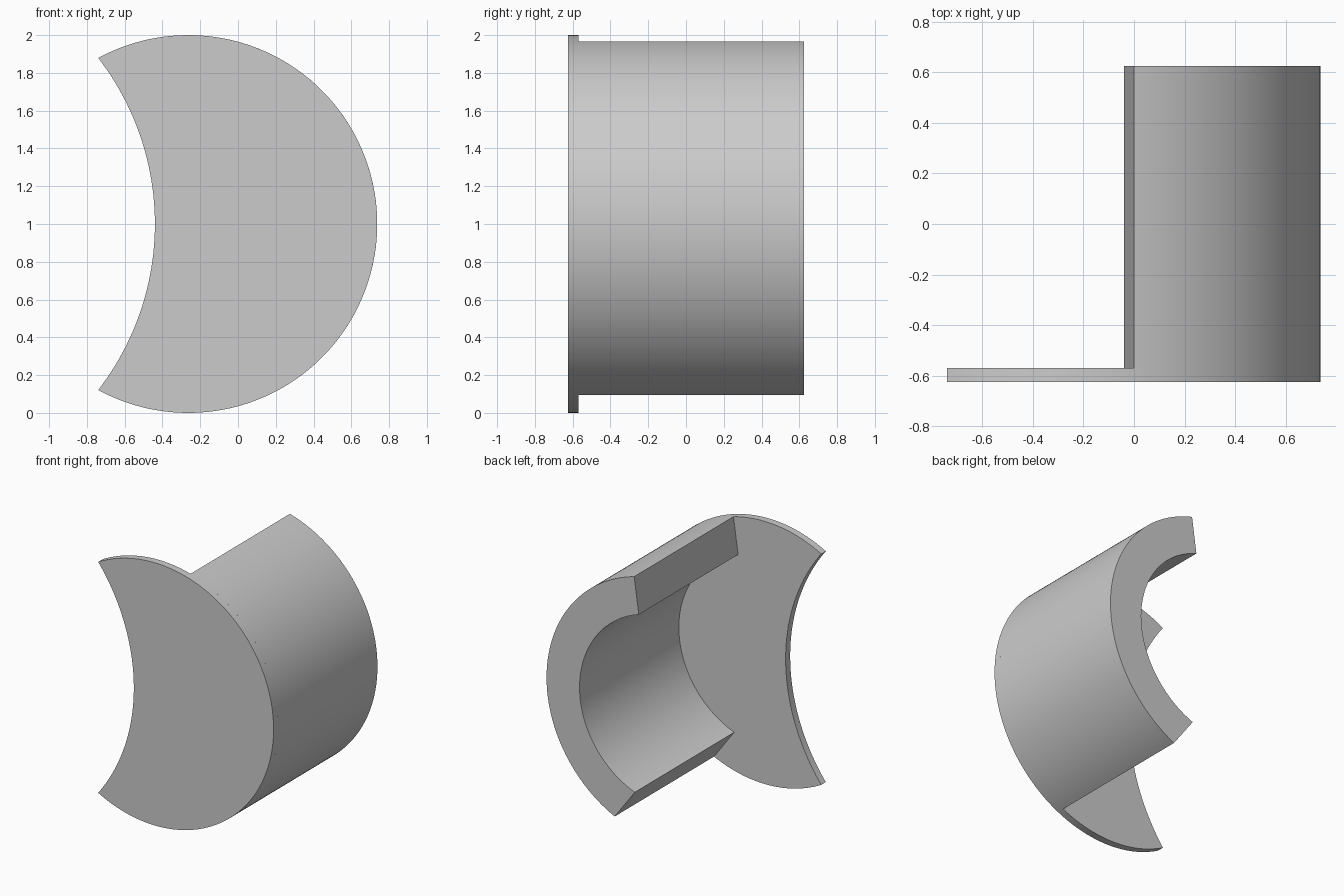
import bpy, bmesh, math

if "Cube" in bpy.data.objects:
    bpy.data.objects.remove(bpy.data.objects["Cube"])

CX, CZ = -0.263, 1.0      # shared axis of plate rim and shell
Y_FRONT, Y_STEP, Y_BACK = -0.625, -0.57, 0.625


def arc(cx, cz, r, start, end, n):
    """Points of an arc in the xz plane, angles in degrees."""
    pts = []
    for i in range(n + 1):
        a = math.radians(start + (end - start) * i / n)
        pts.append((cx + r * math.cos(a), cz + r * math.sin(a)))
    return pts


def extrude_profile(name, pts, y0, y1):
    bm = bmesh.new()
    face = bm.faces.new([bm.verts.new((x, y0, z)) for x, z in pts])
    ext = bmesh.ops.extrude_face_region(bm, geom=[face], use_keep_orig=True)
    verts = [g for g in ext["geom"] if isinstance(g, bmesh.types.BMVert)]
    bmesh.ops.translate(bm, verts=verts, vec=(0, y1 - y0, 0))
    bmesh.ops.recalc_face_normals(bm, faces=bm.faces)
    mesh = bpy.data.meshes.new(name)
    bm.to_mesh(mesh)
    bm.free()
    obj = bpy.data.objects.new(name, mesh)
    bpy.context.collection.objects.link(obj)
    bpy.ops.object.select_all(action='DESELECT')
    obj.select_set(True)
    bpy.context.view_layer.objects.active = obj
    bpy.ops.object.shade_smooth_by_angle(angle=math.radians(30))
    return obj


# Front plate: disc with a shallow round bite on the left
rim = arc(CX, CZ, 1.0, 118.5, -118.5, 120)
tip_x, tip_z = rim[0]
half = tip_z - CZ
sag = -0.44 - tip_x
bite_r = (half ** 2 + sag ** 2) / (2 * sag)
bite_c = -0.44 - bite_r
bite_a = math.degrees(math.asin(half / bite_r))
bite = arc(bite_c, CZ, bite_r, -bite_a, bite_a, 48)
extrude_profile("front_plate", rim + bite[1:-1], Y_FRONT, Y_STEP)

# Thick open shell behind the plate
outer = arc(CX, CZ, 1.0, 74.8, -64.8, 96)
inner = arc(CX, CZ, 0.722, -69.2, 72.0, 96)
extrude_profile("curved_shell", outer + inner, Y_STEP, Y_BACK)
